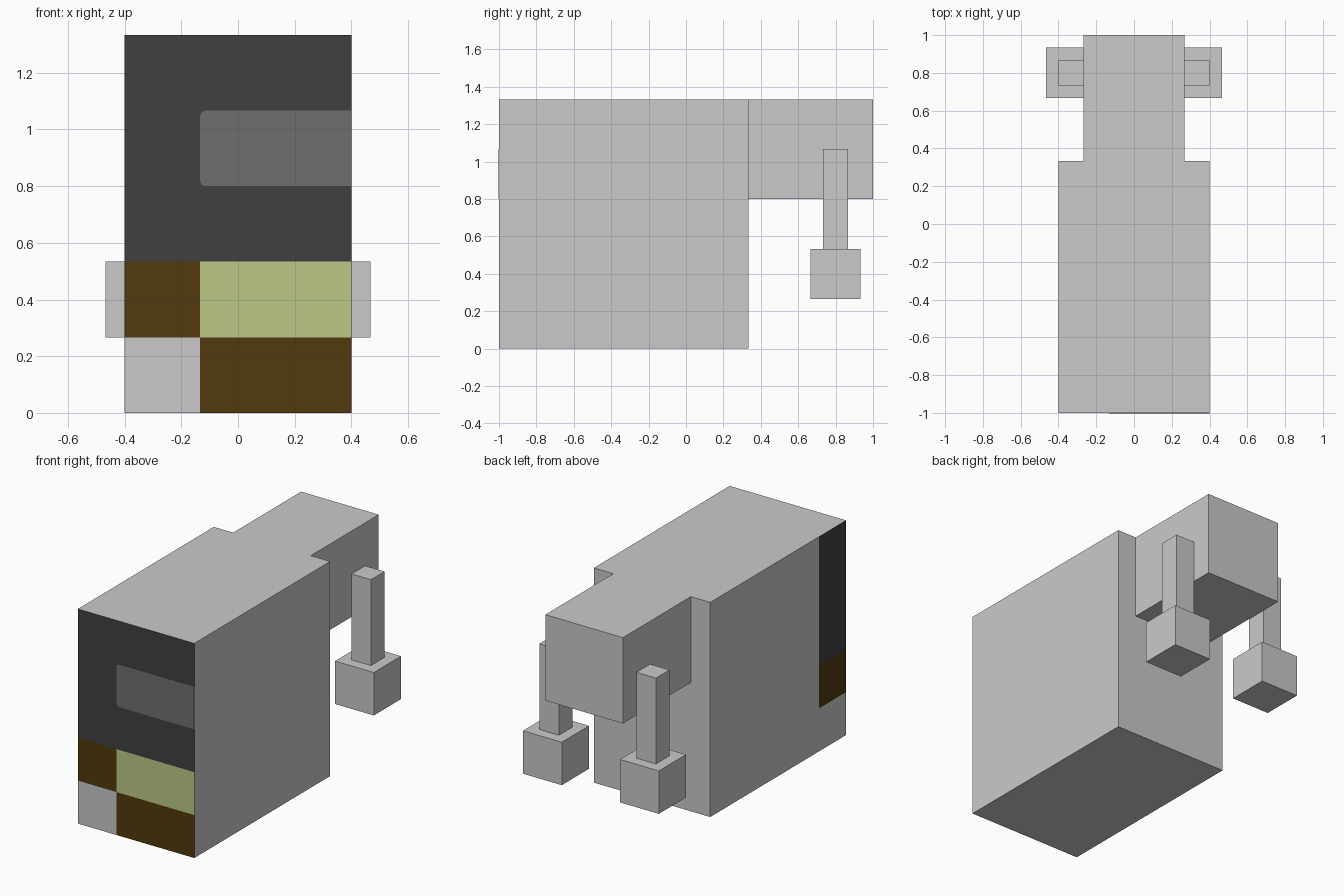
import bpy, bmesh, math
from mathutils import Vector

if "Cube" in bpy.data.objects:
    bpy.data.objects.remove(bpy.data.objects["Cube"])

U = 2 / 15  # one block unit of the model


def material(name, rgb):
    """Make a flat material from 0-255 sRGB values."""
    lin = [((c / 255 + 0.055) / 1.055) ** 2.4 for c in rgb]
    m = bpy.data.materials.new(name)
    m.diffuse_color = (*lin, 1)
    m.use_nodes = True
    m.node_tree.nodes["Principled BSDF"].inputs["Base Color"].default_value = m.diffuse_color
    return m


grey = material("light grey", (202, 202, 202))
dark = material("charcoal", (64, 64, 64))
mid = material("mid grey", (111, 111, 111))
brown = material("brown", (82, 58, 14))
green = material("pale green", (188, 201, 134))


def finish(name, bm, mats):
    bmesh.ops.recalc_face_normals(bm, faces=bm.faces)
    me = bpy.data.meshes.new(name)
    bm.to_mesh(me)
    bm.free()
    for m in mats:
        me.materials.append(m)
    ob = bpy.data.objects.new(name, me)
    bpy.context.collection.objects.link(ob)
    return ob


def box_mesh(lo, hi):
    """Box between two corners."""
    bm = bmesh.new()
    bmesh.ops.create_cube(bm, size=1)
    lo, hi = Vector(lo), Vector(hi)
    for v in bm.verts:
        v.co = (lo + hi) / 2 + v.co * (hi - lo)
    return bm


# Body, cut along the colour borders
bm = box_mesh((-3 * U, -1, 0), (3 * U, 2.5 * U, 10 * U))
cuts = [((-U, 0, 0), (1, 0, 0)), ((0, -5.5 * U, 0), (0, 1, 0)),
        ((0, 0, 2 * U), (0, 0, 1)), ((0, 0, 4 * U), (0, 0, 1))]
for co, no in cuts:
    bmesh.ops.bisect_plane(bm, geom=bm.verts[:] + bm.edges[:] + bm.faces[:],
                           plane_co=co, plane_no=no)
bm.normal_update()
for f in bm.faces:
    c, n = f.calc_center_median(), f.normal
    front = n.y < -0.5
    left_strip = n.x < -0.5 and c.y < -5.5 * U
    if not (front or left_strip):
        continue
    right_part = front and c.x > -U
    if c.z > 4 * U:
        f.material_index = 1
    elif c.z > 2 * U:
        f.material_index = 3 if right_part else 2
    elif right_part:
        f.material_index = 2
finish("body", bm, [grey, dark, brown, green])

# Front window: thin plate with two rounded corners on its left
x0, x1, z0, z1, r = -U, 3 * U, 6 * U, 8 * U, 0.02
outline = [(x1, z0), (x1, z1)]
for cz, start in ((z1 - r, 90), (z0 + r, 180)):
    for i in range(5):
        a = math.radians(start + i * 22.5)
        outline.append((x0 + r + r * math.cos(a), cz + r * math.sin(a)))
bm = bmesh.new()
face = bm.faces.new([bm.verts.new((x, -1.002, z)) for x, z in outline])
ext = bmesh.ops.extrude_face_region(bm, geom=[face], use_keep_orig=True)
for v in ext["geom"]:
    if isinstance(v, bmesh.types.BMVert):
        v.co.y = -0.9995
finish("front_window", bm, [mid])

# Rear block
finish("rear_block", box_mesh((-2 * U, 2.5 * U, 6 * U), (2 * U, 1, 10 * U)), [grey])

# Hanging arms and their end blocks, one pair per side
for side, s in (("left", -1), ("right", 1)):
    cx = s * 2.5 * U
    for part, h, za, zb in (("arm", U / 2, 4 * U, 8 * U),
                            ("end_block", U, 2 * U, 4 * U)):
        bm = box_mesh((cx - h, 6 * U - h, za), (cx + h, 6 * U + h, zb))
        finish(f"{side}_{part}", bm, [grey])
